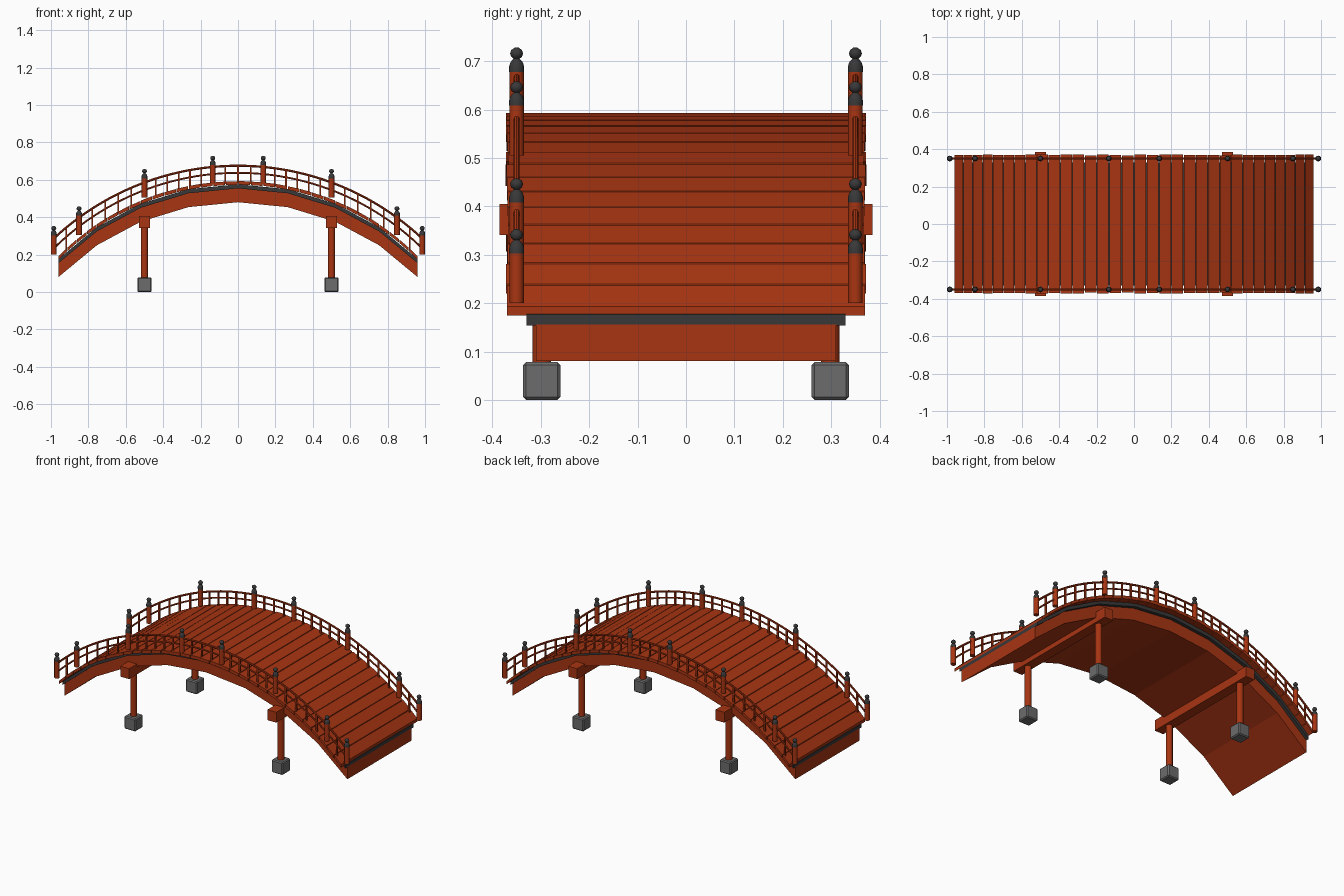
import bpy, bmesh, math, random
from mathutils import Vector

if "Cube" in bpy.data.objects:
    bpy.data.objects.remove(bpy.data.objects["Cube"])

random.seed(4)
R = 1.352                    # radius of the bridge arch
END = math.asin(0.96 / R)    # half angle of the arch


def material(name, col):
    m = bpy.data.materials.new(name)
    m.diffuse_color = (*col, 1)
    m.use_nodes = True
    m.node_tree.nodes["Principled BSDF"].inputs["Base Color"].default_value = m.diffuse_color
    return m


RED = material("vermilion wood", (0.39, 0.035, 0.006))
DARK = material("dark metal", (0.04, 0.04, 0.042))
STONE = material("grey stone", (0.15, 0.15, 0.15))


def finish(bm, name, mat, smooth=False):
    bmesh.ops.recalc_face_normals(bm, faces=bm.faces)
    me = bpy.data.meshes.new(name)
    bm.to_mesh(me)
    bm.free()
    me.materials.append(mat)
    ob = bpy.data.objects.new(name, me)
    bpy.context.collection.objects.link(ob)
    if smooth:
        bpy.context.view_layer.objects.active = ob
        ob.select_set(True)
        bpy.ops.object.shade_smooth_by_angle(angle=math.radians(40))
        ob.select_set(False)
    return ob


def arch(apex, a, radius=R):
    """Point on an arch with the given top height, at angle a."""
    return radius * math.sin(a), apex - radius * (1 - math.cos(a))


def arch_z(apex, x, radius=R):
    return apex - radius + math.sqrt(radius * radius - x * x)


def add_slab(bm, angles, low, high, half):
    """Side profile between two arches, extruded across the width."""
    prof = [arch(low, a) for a in angles] + [arch(high, a) for a in reversed(angles)]
    rows = [[bm.verts.new((x, y, z)) for x, z in prof] for y in (-half, half)]
    n, k = len(prof), len(angles)
    for i in range(n):
        j = (i + 1) % n
        bm.faces.new((rows[0][i], rows[0][j], rows[1][j], rows[1][i]))
    for r in rows:
        for i in range(k - 1):
            bm.faces.new((r[i], r[i + 1], r[n - 2 - i], r[n - 1 - i]))


def add_box(bm, c, s):
    vs = bmesh.ops.create_cube(bm, size=1)["verts"]
    bmesh.ops.scale(bm, vec=s, verts=vs)
    bmesh.ops.translate(bm, vec=c, verts=vs)


def add_lathe(bm, c, prof, sides=12):
    rings = []
    for r, z in prof:
        rings.append([bm.verts.new((c[0] + r * math.cos(t), c[1] + r * math.sin(t), c[2] + z))
                      for t in (2 * math.pi * i / sides for i in range(sides))])
    for a, b in zip(rings, rings[1:]):
        for i in range(sides):
            j = (i + 1) % sides
            bm.faces.new((a[i], a[j], b[j], b[i]))
    bm.faces.new(rings[0])
    bm.faces.new(rings[-1])


# arched body and dark edge band, eight straight segments
steps = [END * (i / 4 - 1) for i in range(9)]
for name, low, high, half, mat in (("arched_body", 0.48, 0.556, 0.31, RED),
                                   ("edge_band", 0.554, 0.576, 0.33, DARK)):
    bm = bmesh.new()
    add_slab(bm, steps, low, high, half)
    finish(bm, name, mat)

# deck planks
bm = bmesh.new()
for i in range(32):
    a0, a1 = (END * (k / 16 - 1) for k in (i, i + 1))
    g = 0.0015
    d = random.uniform(-0.001, 0.001)
    add_slab(bm, [a0 + g, a1 - g], 0.573 + d, 0.592 + d, 0.37 + random.uniform(-0.003, 0.003))
finish(bm, "deck_planks", RED)

# railing posts with dark onion caps; (x, height of the cap base)
posts = [(s * x, z) for x, z in ((0.135, 0.68), (0.5, 0.61), (0.85, 0.41), (0.985, 0.305))
         for s in (-1, 1)]
wood, caps = bmesh.new(), bmesh.new()
for x, z in posts:
    for y in (-0.35, 0.35):
        add_lathe(wood, (x, y, z - 0.105), [(0.015, 0), (0.015, 0.105)])
        add_lathe(caps, (x, y, z), [(0.0155, -0.002), (0.0155, 0.009), (0.013, 0.017),
                                    (0.010, 0.021), (0.006, 0.025), (0.011, 0.029),
                                    (0.0135, 0.036), (0.011, 0.043), (0.004, 0.048)])
finish(wood, "railing_posts", RED, True)
finish(caps, "post_caps", DARK, True)

# handrails: concentric arcs swept with a round section
for name, apex, rad, thick in (("top_rail", 0.675, 1.442, 0.006), ("middle_rail", 0.637, 1.404, 0.005)):
    bm = bmesh.new()
    lim = math.asin(0.985 / rad)
    for y in (-0.35, 0.35):
        rings = []
        for i in range(49):
            a = lim * (i / 24 - 1)
            x, z = arch(apex, a, rad)
            out = Vector((math.sin(a), 0, math.cos(a)))
            rings.append([bm.verts.new(Vector((x, y, z)) + out * thick * math.cos(t)
                                       + Vector((0, thick * math.sin(t), 0)))
                          for t in (math.pi * k / 4 for k in range(8))])
        for a, b in zip(rings, rings[1:]):
            for k in range(8):
                bm.faces.new((a[k], a[k - 1], b[k - 1], b[k]))
        bm.faces.new(rings[0])
        bm.faces.new(rings[-1])
    finish(bm, name, RED, True)

# balusters, evenly spaced between neighbouring posts
bm = bmesh.new()
xs = sorted(p[0] for p in posts)
for a, b in zip(xs, xs[1:]):
    n = max(2, round((b - a) / 0.065))
    for i in range(1, n):
        x = a + (b - a) * i / n
        lo = arch_z(0.58, x) if abs(x) < 0.95 else 0.2
        hi = arch_z(0.675, x, 1.442)
        for y in (-0.35, 0.35):
            add_box(bm, (x, y, (lo + hi) / 2), (0.009, 0.009, hi - lo))
finish(bm, "balusters", RED)

# supports: cross beams, columns and stone footings
beams, cols, feet = bmesh.new(), bmesh.new(), bmesh.new()
for x in (-0.5, 0.5):
    add_box(beams, (x, 0, 0.373), (0.06, 0.77, 0.064))
    for y in (-0.298, 0.298):
        add_lathe(cols, (x, y, 0.06), [(0.019, 0), (0.019, 0.3)])
        add_box(feet, (x, y, 0.039), (0.077, 0.077, 0.078))
bmesh.ops.bevel(feet, geom=feet.edges[:], offset=0.006, segments=1, affect='EDGES')
finish(beams, "cross_beams", RED)
finish(cols, "support_columns", RED, True)
finish(feet, "stone_footings", STONE)
